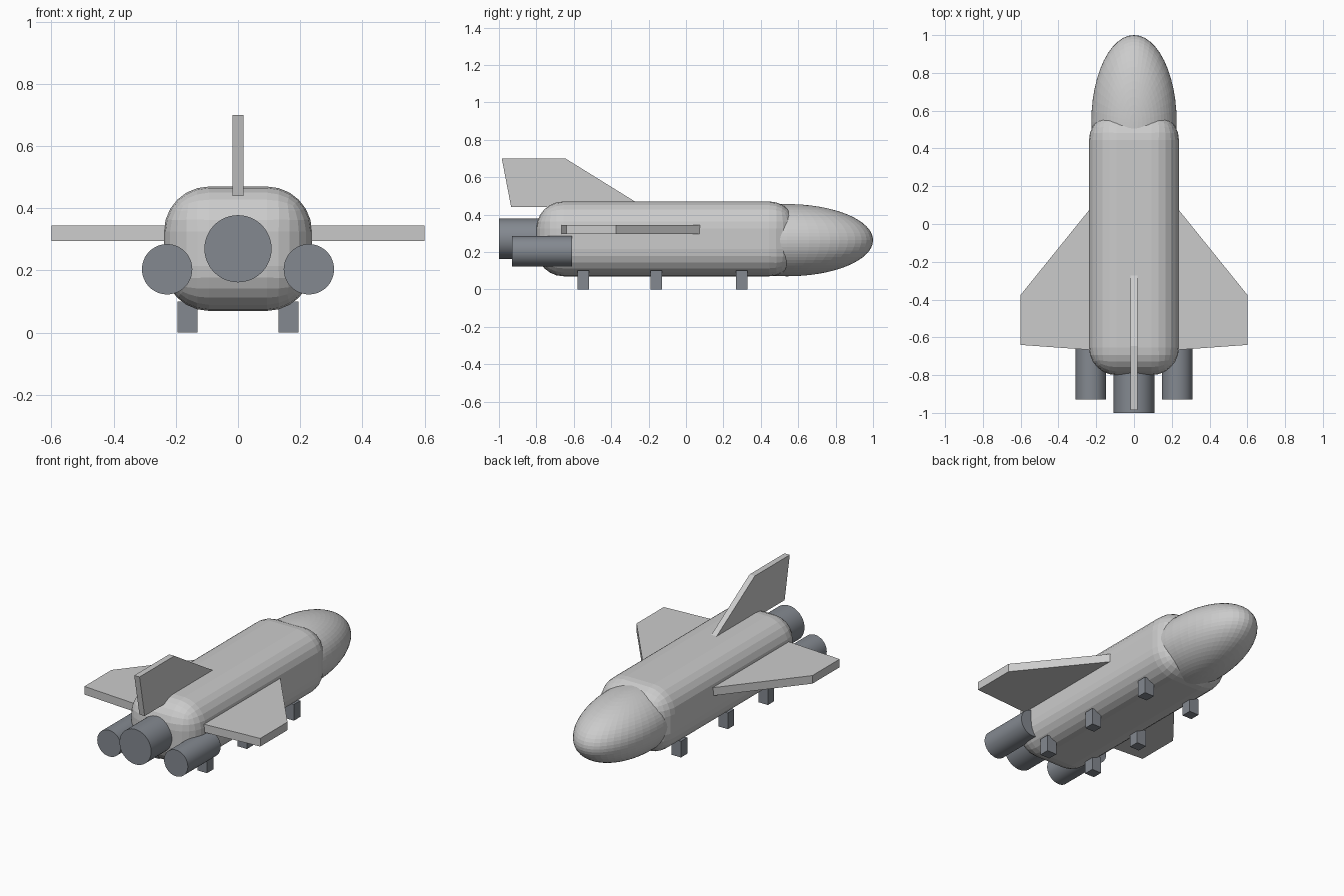
import bpy, bmesh, math
from mathutils import Matrix

if "Cube" in bpy.data.objects:
    bpy.data.objects.remove(bpy.data.objects["Cube"])


def material(name, rgb):
    m = bpy.data.materials.new(name)
    m.diffuse_color = (*rgb, 1)
    m.use_nodes = True
    m.node_tree.nodes["Principled BSDF"].inputs["Base Color"].default_value = m.diffuse_color
    return m


LIGHT = material("light_grey", (0.60, 0.60, 0.60))
DARK = material("slate_grey", (0.23, 0.25, 0.28))


def finish(name, bm, mat):
    bmesh.ops.recalc_face_normals(bm, faces=bm.faces)
    me = bpy.data.meshes.new(name)
    bm.to_mesh(me)
    bm.free()
    me.materials.append(mat)
    ob = bpy.data.objects.new(name, me)
    bpy.context.collection.objects.link(ob)
    return ob


def box(name, lo, hi, mat):
    bm = bmesh.new()
    size = [b - a for a, b in zip(lo, hi)]
    mid = [(a + b) / 2 for a, b in zip(lo, hi)]
    bmesh.ops.create_cube(bm, size=1, matrix=Matrix.Translation(mid) @ Matrix.Diagonal((*size, 1)))
    return finish(name, bm, mat)


def plate(name, points, offset, mat):
    bm = bmesh.new()
    face = bm.faces.new([bm.verts.new(p) for p in points])
    ext = bmesh.ops.extrude_face_region(bm, geom=[face])
    bmesh.ops.translate(bm, vec=offset, verts=[v for v in ext["geom"] if isinstance(v, bmesh.types.BMVert)])
    return finish(name, bm, mat)


def engine(name, x, z, radius, y0, y1):
    bm = bmesh.new()
    mat = Matrix.Translation((x, (y0 + y1) / 2, z)) @ Matrix.Rotation(math.pi / 2, 4, 'X')
    bmesh.ops.create_cone(bm, cap_ends=True, segments=48, radius1=radius, radius2=radius,
                          depth=y1 - y0, matrix=mat)
    ob = finish(name, bm, DARK)
    for p in ob.data.polygons:
        p.use_smooth = len(p.vertices) == 4


# Rounded fuselage
body = box("fuselage", (-0.238, -0.80, 0.07), (0.238, 0.59, 0.47), LIGHT)
bevel = body.modifiers.new("rounding", 'BEVEL')
bevel.width = 0.145
bevel.segments = 6
bevel.limit_method = 'NONE'

# Ellipsoid nose
bm = bmesh.new()
bmesh.ops.create_uvsphere(bm, u_segments=48, v_segments=32, radius=1,
                          matrix=Matrix.Translation((0, 0.54, 0.263)) @ Matrix.Diagonal((0.226, 0.46, 0.193, 1)))
finish("nose", bm, LIGHT)

# Tail fin
plate("tail_fin", [(-0.018, y, z) for y, z in
                   ((-0.935, 0.44), (-0.225, 0.44), (-0.645, 0.70), (-0.985, 0.70))],
      (0.036, 0, 0), LIGHT)

# Wings and landing legs on both sides, side engines
for side, s in (("left", -1), ("right", 1)):
    plate("wing_" + side, [(s * x, y, 0.295) for x, y in
                           ((0.18, 0.145), (0.60, -0.375), (0.60, -0.64), (0.18, -0.67))],
          (0, 0, 0.05), LIGHT)
    engine("engine_" + side, s * 0.228, 0.204, 0.081, -0.93, -0.61)
    for place, y in (("rear", -0.55), ("middle", -0.16), ("front", 0.297)):
        box(f"leg_{place}_{side}", (s * 0.163 - 0.032, y - 0.031, 0), (s * 0.163 + 0.032, y + 0.031, 0.10), DARK)

# Centre engine
engine("engine_centre", 0, 0.27, 0.108, -1.0, -0.62)
